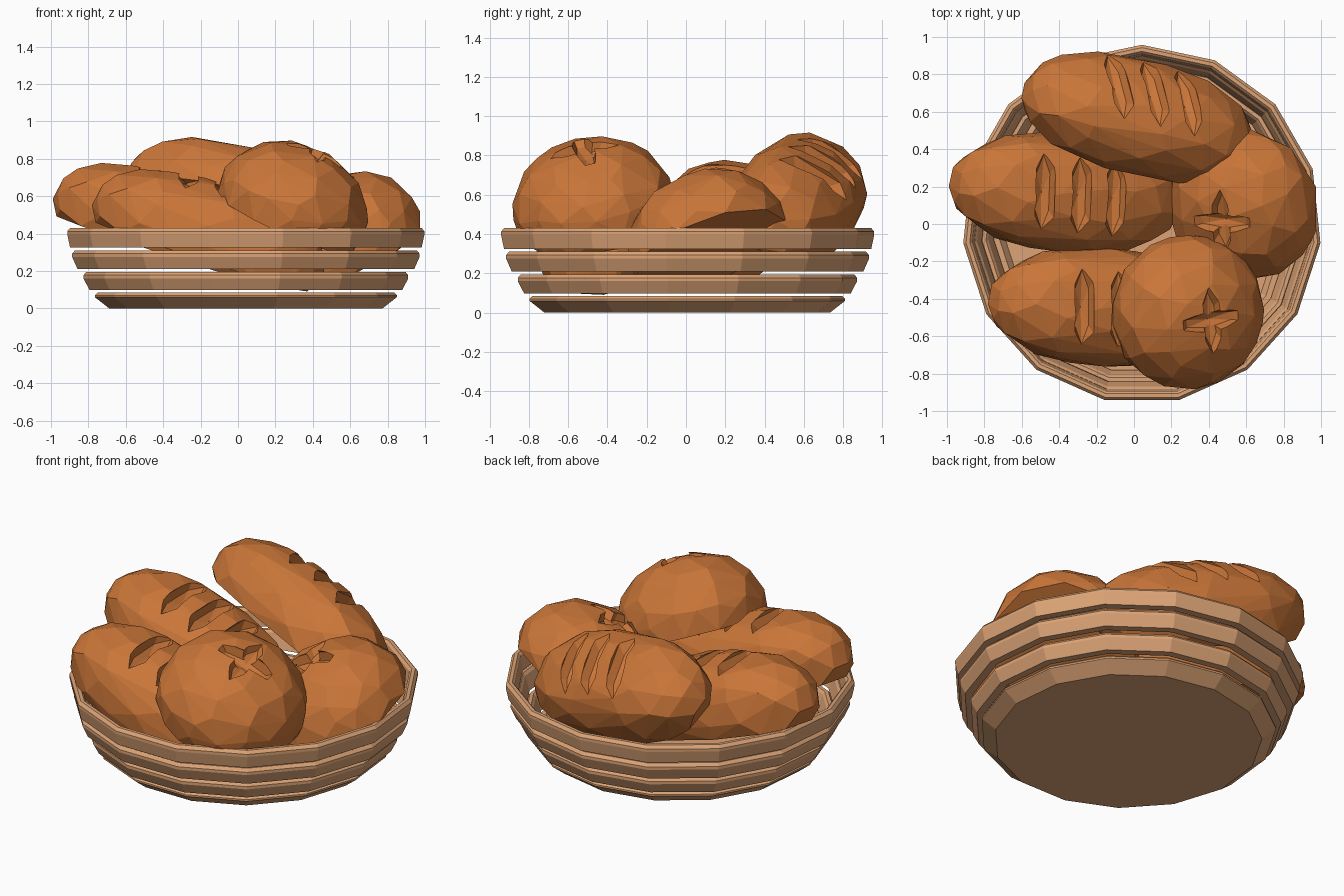
import bpy, bmesh, math
from mathutils import Matrix, Vector

if "Cube" in bpy.data.objects:
    bpy.data.objects.remove(bpy.data.objects["Cube"])


def material(name, rgb):
    m = bpy.data.materials.new(name)
    m.diffuse_color = (*rgb, 1)
    m.use_nodes = True
    m.node_tree.nodes["Principled BSDF"].inputs["Base Color"].default_value = m.diffuse_color
    return m


WICKER = material("wicker tan", (0.72, 0.37, 0.18))
CRUST = material("bread crust", (0.59, 0.18, 0.04))
SIDES = 15
BASKET = Vector((0.042, -0.002, 0))


def to_object(bm, name, mat=None):
    bmesh.ops.recalc_face_normals(bm, faces=bm.faces[:])
    me = bpy.data.meshes.new(name)
    bm.to_mesh(me)
    bm.free()
    ob = bpy.data.objects.new(name, me)
    bpy.context.collection.objects.link(ob)
    if mat:
        me.materials.append(mat)
    return ob


def lathe(name, profile, closed):
    """Turn an (r, z) profile round the basket axis."""
    bm = bmesh.new()
    rows = []
    for r, z in profile:
        row = []
        for i in range(SIDES):
            a = math.pi / 2 + math.tau * i / SIDES
            row.append(bm.verts.new(BASKET + Vector((r * math.cos(a), r * math.sin(a), z))))
        rows.append(row)
    pairs = list(zip(rows, rows[1:] + rows[:1])) if closed else list(zip(rows, rows[1:]))
    for a, b in pairs:
        for i in range(SIDES):
            j = (i + 1) % SIDES
            bm.faces.new((a[i], a[j], b[j], b[i]))
    if not closed:
        bm.faces.new(rows[0])
        bm.faces.new(rows[-1])
    return to_object(bm, name, WICKER)


# Basket: solid base tray and three floating hoops with chamfered edges
lathe("basket_base", [(0.735, 0), (0.812, 0.06), (0.812, 0.07), (0.797, 0.085),
                      (0.765, 0.085), (0.735, 0.04)], False)
for n, (r0, r1, z0, z1) in enumerate([(0.84, 0.873, 0.097, 0.195),
                                      (0.905, 0.934, 0.21, 0.31),
                                      (0.945, 0.96, 0.325, 0.43)]):
    lathe(f"basket_hoop_{n + 1}", [(r0, z0), (r1, z1 - 0.035), (r1, z1 - 0.018),
                                   (r1 - 0.015, z1), (r1 - 0.035, z1),
                                   (r1 - 0.048, z1 - 0.015), (r0 - 0.045, z0)], True)


def bread(name, radii, power, clip, cuts, centre, axis, up):
    """Flat-bottomed low-poly bread with score marks; cuts = (x, z, radii, angle)."""
    bm = bmesh.new()
    bmesh.ops.create_icosphere(bm, subdivisions=3, radius=1)
    for v in bm.verts:
        k = sum(abs(c) ** power for c in v.co) ** (-1 / power) * 1.015
        v.co = Vector([c * k * r for c, r in zip(v.co, radii)])
    geom = bm.verts[:] + bm.edges[:] + bm.faces[:]
    bmesh.ops.bisect_plane(bm, geom=geom, plane_co=(0, 0, -clip),
                           plane_no=(0, 0, 1), clear_inner=True)
    bmesh.ops.holes_fill(bm, edges=[e for e in bm.edges if e.is_boundary], sides=0)
    ob = to_object(bm, name, CRUST)
    dec = ob.modifiers.new("facets", 'DECIMATE')
    dec.ratio = 0.45
    cutters = []
    for x, z, rad, ang in cuts:
        cb = bmesh.new()
        bmesh.ops.create_uvsphere(cb, u_segments=6, v_segments=4, radius=1)
        cb.transform(Matrix.Translation((x, 0, z)) @ Matrix.Rotation(ang, 4, 'Z')
                     @ Matrix.Diagonal((*rad, 1)))
        cutter = to_object(cb, "score_cutter", CRUST)
        cutter.hide_render = True
        mod = ob.modifiers.new("score", 'BOOLEAN')
        mod.operation = 'DIFFERENCE'
        mod.solver = 'EXACT'
        mod.object = cutter
        cutters.append(cutter)
    # bake the cuts, then drop the cutters
    bpy.context.view_layer.update()
    dg = bpy.context.evaluated_depsgraph_get()
    me = bpy.data.meshes.new_from_object(ob.evaluated_get(dg))
    ob.modifiers.clear()
    ob.data = me
    me.materials.clear()
    me.materials.append(CRUST)
    for p in me.polygons:
        p.material_index = 0
        p.use_smooth = False
    for c in cutters:
        bpy.data.objects.remove(c)
    # stand the bread in place
    u = Vector(up).normalized()
    a = Vector(axis)
    a = (a - u * a.dot(u)).normalized()
    b = u.cross(a)
    rot = Matrix((a, b, u)).transposed().to_4x4()
    ob.matrix_world = Matrix.Translation(centre) @ rot
    return ob


# Long loaves with three slashes each
SLASH = (0.062, 0.28, 0.07)
for name, centre, axis, up, slant in [
        ("loaf_back", (0.02, 0.567, 0.565), (0.93, -0.23, -0.24), (0.34, 0.56, 0.76), 16),
        ("loaf_left", (-0.365, 0.165, 0.425), (0.95, -0.09, -0.31), (0.31, -0.05, 0.95), 4),
        ("loaf_front", (-0.155, -0.445, 0.392), (0.95, -0.06, -0.31), (0.31, -0.05, 0.95), 4)]:
    slashes = [(x, 0.272 - 0.35 * x * x, SLASH, math.radians(slant)) for x in (-0.2, 0.0, 0.2)]
    bread(name, (0.635, 0.31, 0.28), 2.25, 0.125, slashes, centre, axis, up)

# Round rolls with a cross on top
cross = [(0, 0.33, (0.055, 0.21, 0.065), 0.08),
         (0, 0.325, (0.21, 0.06, 0.069), 0.11)]
for name, centre, axis, up, clip in [
        ("roll_front", (0.288, -0.47, 0.54), (1, 0, 0), (0.40, -0.15, 0.90), 0.09),
        ("roll_right", (0.59, 0.11, 0.37), (1, 0, 0), (-0.38, -0.32, 0.86), 0.055)]:
    bread(name, (0.408, 0.408, 0.335), 2.05, clip, cross, centre, axis, up)
